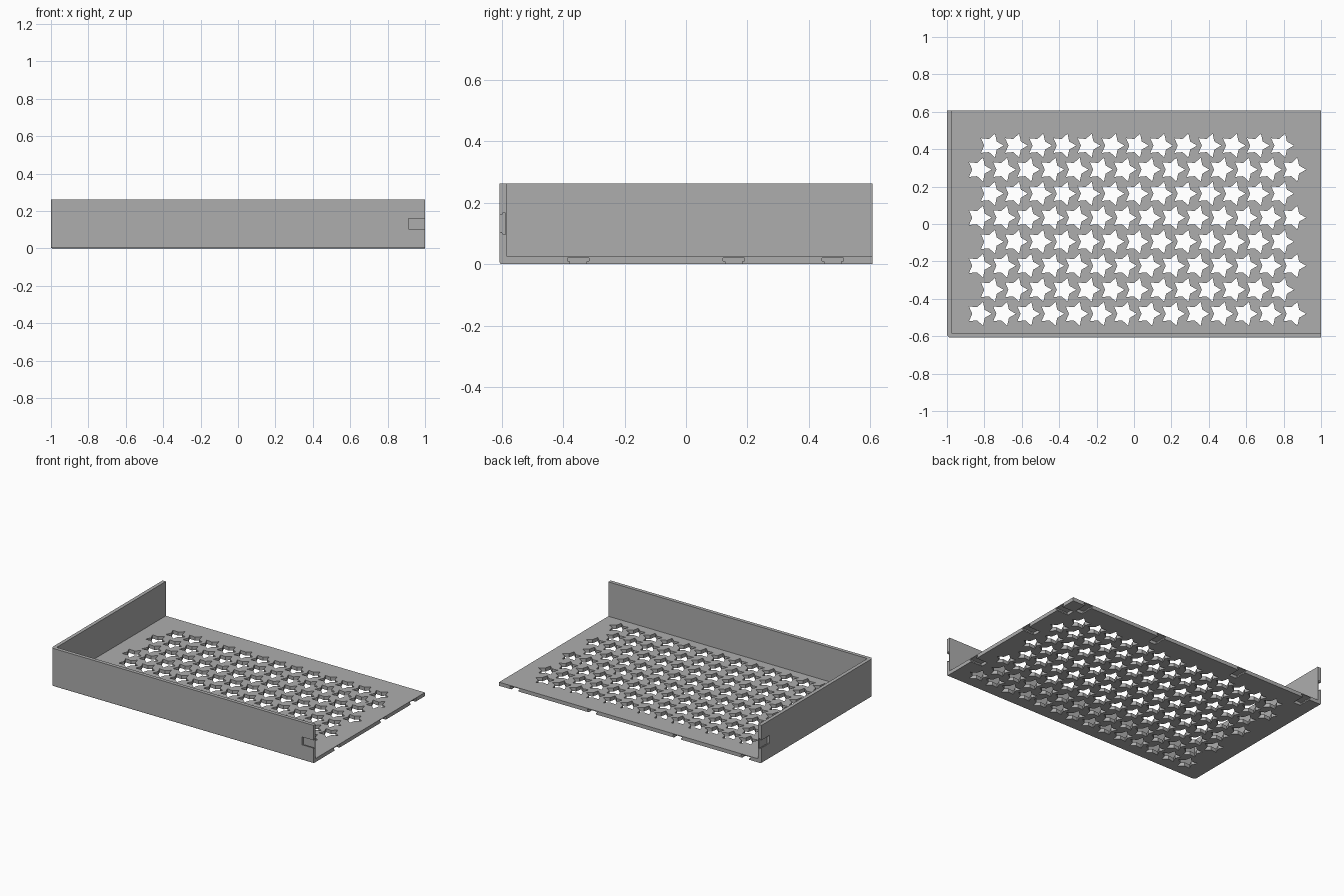
import bpy, bmesh, math
from mathutils import Vector

if "Cube" in bpy.data.objects:
    bpy.data.objects.remove(bpy.data.objects["Cube"])

X0, X1, Y0, Y1, H = -1.0, 1.0, -0.607, 0.607, 0.262
T = 0.025  # wall and floor thickness

grey = bpy.data.materials.new("mid_grey")
grey.diffuse_color = (0.42, 0.42, 0.42, 1)
grey.use_nodes = True
grey.node_tree.nodes["Principled BSDF"].inputs["Base Color"].default_value = grey.diffuse_color


def make_object(name, bm):
    bmesh.ops.recalc_face_normals(bm, faces=bm.faces)
    mesh = bpy.data.meshes.new(name)
    bm.to_mesh(mesh)
    bm.free()
    mesh.materials.append(grey)
    ob = bpy.data.objects.new(name, mesh)
    bpy.context.collection.objects.link(ob)
    return ob


def prism(bm, profile, extrude):
    """Closed solid from a list of 3D points swept along a vector."""
    face = bm.faces.new([bm.verts.new(p) for p in profile])
    res = bmesh.ops.extrude_face_region(bm, geom=[face])
    bmesh.ops.translate(bm, vec=extrude,
                        verts=[v for v in res["geom"] if isinstance(v, bmesh.types.BMVert)])


def box(bm, x0, x1, y0, y1, z0, z1):
    prism(bm, [(x0, y0, z0), (x1, y0, z0), (x1, y1, z0), (x0, y1, z0)], Vector((0, 0, z1 - z0)))


def cut(target, name, bm):
    cutter = make_object(name, bm)
    cutter.hide_render = True
    cutter.hide_set(True)
    mod = target.modifiers.new(name, 'BOOLEAN')
    mod.operation, mod.solver, mod.object = 'DIFFERENCE', 'EXACT', cutter


# Tray body: rounded front left corner and softened bottom edges
bm = bmesh.new()
box(bm, X0, X1, Y0, Y1, 0, H)


def on_edge(e, *tests):
    return all(abs(v.co[axis] - value) < 1e-5 for v in e.verts for axis, value in tests)


corner = [e for e in bm.edges if on_edge(e, (0, X0), (1, Y0))]
bmesh.ops.bevel(bm, geom=corner, offset=0.018, segments=4, profile=0.5, affect='EDGES')
bottom = [e for e in bm.edges if on_edge(e, (2, 0))
          and not on_edge(e, (0, X1)) and not on_edge(e, (1, Y1))]
bmesh.ops.bevel(bm, geom=bottom, offset=0.007, segments=2, profile=0.5, affect='EDGES')
tray = make_object("tray", bm)

# Hollow, open at the right and back
bm = bmesh.new()
box(bm, X0 + T, X1 + 0.1, Y0 + T, Y1 + 0.1, T, H + 0.1)
cut(tray, "hollow_cutter", bm)

# Staggered rows of star holes
bm = bmesh.new()
R, PITCH, ROW = 0.067, 0.1293, 0.1285
for row in range(8):
    wide = row % 2 == 0
    for col in range(14 if wide else 13):
        cx = (-0.828 if wide else -0.764) + col * PITCH
        cy = -0.48 + row * ROW
        star = []
        for k in range(10):
            r = R if k % 2 == 0 else R * 0.55
            a = k * math.pi / 5
            star.append((cx + r * math.cos(a), cy + r * math.sin(a), -0.05))
        prism(bm, star, Vector((0, 0, 0.15)))
cut(tray, "star_cutter", bm)

# Dovetail joint slots on the open edges
bm = bmesh.new()
SLOT, DEEP, WIDE, NARROW = 0.088, 0.02, 0.035, 0.027


def dovetail(origin, across, inward, along):
    """Slot opening on an outer face, widening with depth."""
    o, a, n, d = (Vector(v) for v in (origin, across, inward, along))
    pts = [(-NARROW, -0.01), (NARROW, -0.01), (NARROW, 0.008), (WIDE, 0.011),
           (WIDE, DEEP), (-WIDE, DEEP), (-WIDE, 0.011), (-NARROW, 0.008)]
    prism(bm, [o + a * u + n * w - d * 0.01 for u, w in pts], d * (SLOT + 0.01))


for y in (-0.35, 0.155, 0.478):
    dovetail((X1, y, 0), (0, 1, 0), (0, 0, 1), (-1, 0, 0))
for x in (-0.88, -0.36, 0.29, 0.88):
    dovetail((x, Y1, 0), (1, 0, 0), (0, 0, 1), (0, -1, 0))
dovetail((X1, Y0, 0.132), (0, 0, 1), (0, 1, 0), (-1, 0, 0))
dovetail((X0, Y1, 0.132), (0, 0, 1), (1, 0, 0), (0, -1, 0))
cut(tray, "slot_cutter", bm)

# Apply the cuts and remove the helpers
depsgraph = bpy.context.evaluated_depsgraph_get()
result = bpy.data.meshes.new_from_object(tray.evaluated_get(depsgraph))
tray.modifiers.clear()
tray.data = result
for ob in [o for o in bpy.data.objects if o.name.endswith("_cutter")]:
    bpy.data.objects.remove(ob)
